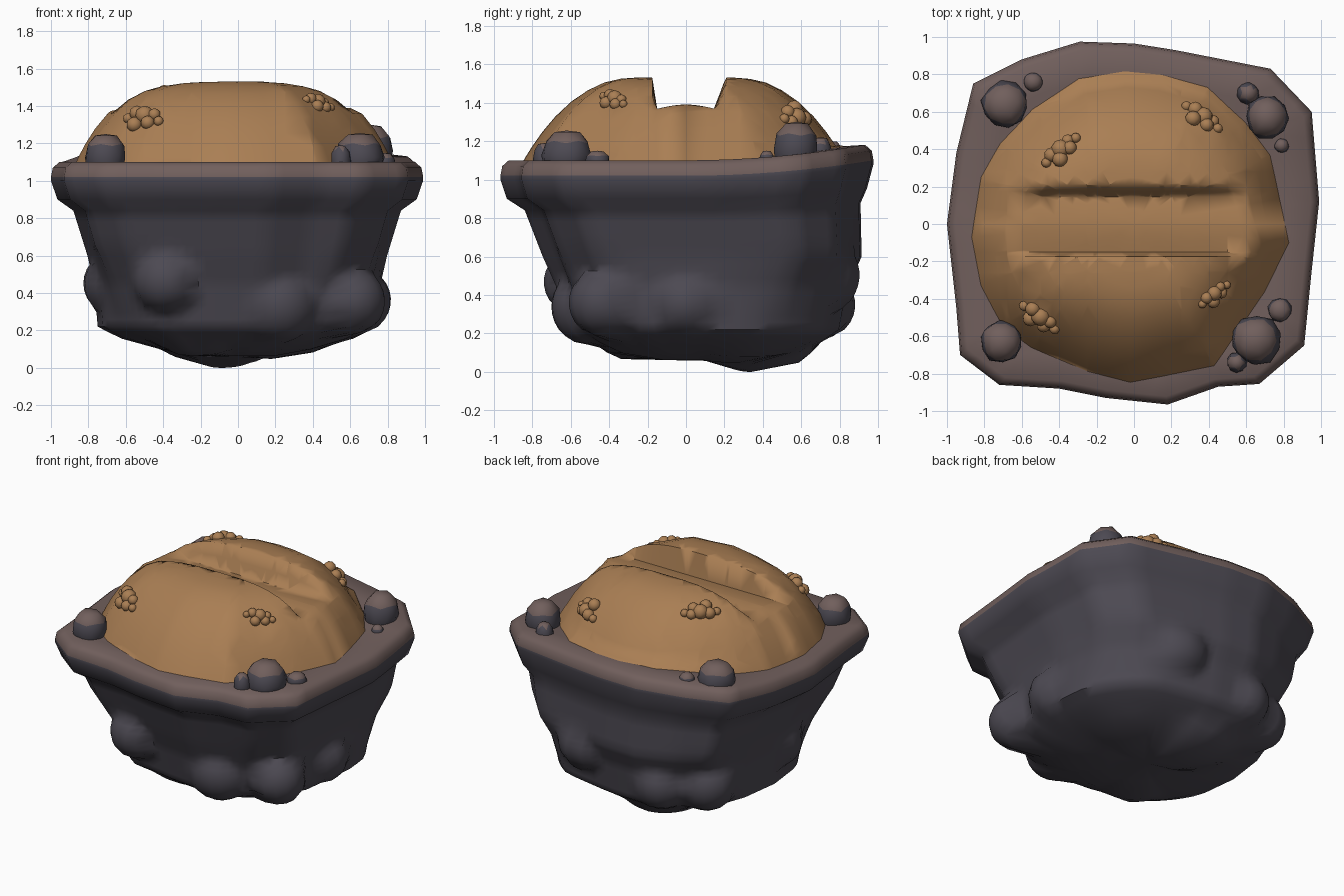
import bpy, bmesh, math, random
from mathutils import Vector

if "Cube" in bpy.data.objects:
    bpy.data.objects.remove(bpy.data.objects["Cube"])

random.seed(4)


def mat(name, rgb):
    m = bpy.data.materials.new(name)
    m.diffuse_color = (*rgb, 1)
    m.use_nodes = True
    m.node_tree.nodes["Principled BSDF"].inputs["Base Color"].default_value = m.diffuse_color
    return m


DARK = mat("dark stone", (0.073, 0.067, 0.085))
TOP = mat("dusty stone", (0.165, 0.115, 0.108))
SOIL = mat("brown soil", (0.40, 0.21, 0.088))

RIM = [(.99, .12), (.95, .6), (.73, .83), (.22, .93), (0, .965), (-.29, .975), (-.6, .88),
       (-.86, .75), (-.95, .38), (-1, 0), (-.95, -.45), (-.93, -.7), (-.72, -.86),
       (-.4, -.88), (-.15, -.93), (.18, -.965), (.45, -.87), (.67, -.855), (.91, -.65), (.95, -.25)]
MOUND = [(.83, -.1), (.73, .37), (.6, .55), (.4, .74), (.15, .81), (-.05, .83), (-.3, .79),
         (-.55, .62), (-.72, .43), (-.82, .25), (-.87, -.07), (-.82, -.33), (-.7, -.55),
         (-.55, -.66), (-.25, -.79), (-.02, -.85), (.43, -.76), (.55, -.58), (.7, -.36)]


def subdivide(pts, n):
    out = []
    for a, b in zip(pts, pts[1:] + pts[:1]):
        out += [tuple(p + (q - p) * k / n for p, q in zip(a, b)) for k in range(n)]
    return out


def clamp(t):
    return max(0, min(1, t))


def finish(bm, name, mats, angle=35):
    bmesh.ops.recalc_face_normals(bm, faces=bm.faces)
    me = bpy.data.meshes.new(name)
    bm.to_mesh(me)
    bm.free()
    for m in mats:
        me.materials.append(m)
    ob = bpy.data.objects.new(name, me)
    bpy.context.collection.objects.link(ob)
    bpy.ops.object.select_all(action='DESELECT')
    ob.select_set(True)
    bpy.context.view_layer.objects.active = ob
    bpy.ops.object.shade_smooth_by_angle(angle=math.radians(angle))
    return ob


def bridge(bm, a, b, mi=0):
    n = len(a)
    for i in range(n):
        f = bm.faces.new((a[i], a[(i + 1) % n], b[(i + 1) % n], b[i]))
        f.material_index = mi


def fan(bm, ring, co, mi=0):
    c = bm.verts.new(co)
    for i in range(len(ring)):
        bm.faces.new((ring[i], ring[(i + 1) % len(ring)], c)).material_index = mi


def rim_lift(y):
    return 0.085 * max(0, y) ** 2


# Stone block: stacked scaled outlines (z, x scale, y scale, y shift)
LEVELS = [(.045, .2, .25, .1), (.085, .41, .5, .1), (.15, .62, .63, .09), (.22, .75, .73, .09),
          (.45, .77, .785, .08), (.6, .805, .855, .08), (.84, .88, .90, .03), (.9, .965, .965, 0),
          (1.0, 1, 1, 0), (1.02, 1, 1, 0), (1.07, .99, .99, 0), (1.1, .955, .955, 0), (1.09, .8, .8, 0)]
# Boulders swelling out of the sides: centre, radius
LUMPS = [((-.38, -.56, .47), .18), ((.22, -.49, .34), .21), ((-.65, -.05, .45), .18),
         ((.64, 0, .36), .18), ((.61, -.43, .36), .18), ((.25, .71, .5), .2),
         ((-.3, .7, .35), .18), ((-.55, .55, .36), .19)]
# Bumps under the block: centre, radius, depth
BUMPS = [((-.13, .42), .22, .07), ((-.25, -.33), .16, .035), ((.3, .3), .18, .02)]
rows = []
for k, (a, b) in enumerate(zip(LEVELS, LEVELS[1:])):
    n = (1, 2, 2, 6, 4, 4)[k] if k < 6 else 1
    rows += [tuple(p + (q - p) * s / n for p, q in zip(a, b)) for s in range(n)]
rows.append(LEVELS[-1])
outline = subdivide(RIM, 4)
axis = Vector((0, .08, 0))
bm = bmesh.new()
rings = []
for z, sx, sy, cy in rows:
    ring = []
    for x, y in outline:
        # corners grow rounder towards the bottom
        r = math.hypot(x, y)
        f = 1 + (min(r, 1.03) / r - 1) * clamp((.65 - z) / .4)
        p = Vector((x * sx * f, y * sy * f + cy, z))
        p.z += rim_lift(y) * clamp((z - .7) / .3)
        if .14 < z < .83:
            # push the wall out to the boulder surface
            o = axis + Vector((0, 0, p.z))
            reach = (p - o).length
            d = (p - o).normalized()
            for c, rad in LUMPS:
                oc = Vector(c) - o
                t = oc.dot(d)
                gap = rad * rad - (oc.length_squared - t * t)
                if gap > 0 and t > 0:
                    reach = max(reach, t + math.sqrt(gap))
            p = o + d * reach
        elif z <= .14:
            for c, rad, depth in BUMPS:
                p.z -= depth * (1 - clamp((p.xy - Vector(c)).length / rad / 1.3) ** 3)
        ring.append(bm.verts.new(p))
    rings.append(ring)
for k in range(len(rings) - 1):
    bridge(bm, rings[k], rings[k + 1], 1 if rows[k][0] > 1.01 else 0)
fan(bm, rings[0], (0, .1, .04))
fan(bm, rings[-1], (0, 0, 1.085), 1)
low = min(v.co.z for v in bm.verts)
for v in bm.verts:
    if v.co.z < .2:
        v.co.z -= low * (1 - max(0, v.co.z) / .2)
finish(bm, "stone_block", [DARK, TOP], 55)


# Soil mound: domed rings with a furrow cut across the middle
def dome(r, x, y):
    power = 3.2 + 1.0 * x * x / (x * x + y * y + 1e-9)
    return 1.09 + .465 * (1 - r ** power)


bm = bmesh.new()
outline = subdivide(MOUND, 2)
rings = []
for r in (1, .98, .94, .88, .8, .7, .6, .5, .4, .3, .2, .1):
    rings.append([bm.verts.new((x * r, y * r, dome(r, x, y) + (rim_lift(y) if r > .97 else 0)))
                  for x, y in outline])
for a, b in zip(rings, rings[1:]):
    bridge(bm, a, b)
fan(bm, rings[-1], (0, 0, dome(0, 1, 1)))
cuts = [(0, y, 0) for y in (-.26, -.175, -.15, 0, .145, .175, .21, .28)]
cuts += [(x, 0, 0) for x in (-.68, -.6, -.5, -.4, -.25, 0, .25, .4, .5, .6, .68)]
for co in cuts:
    bmesh.ops.bisect_plane(bm, geom=bm.verts[:] + bm.edges[:] + bm.faces[:], plane_co=co,
                           plane_no=(0, 1, 0) if co[1] or co[0] == 0 and co == (0, 0, 0) else (1, 0, 0))
for v in bm.verts:
    x, y, z = v.co
    r = math.hypot(x / .85, y / .84)
    z -= .04 * clamp(1 - abs(y) / .4) * clamp(2 - 2 * r)
    floor = 1.37 + .02 * math.cos(y * 11)
    # wall weight: steep in front, slightly softer behind
    w = clamp((y + .175) / .025) if y < 0 else clamp((.205 - y) / .06)
    v.co.z = z + (min(z, floor) - z) * w
mound = finish(bm, "soil_mound", [SOIL], 80)
bpy.context.view_layer.update()


# Rocks on the rim: jittered balls, dusty on upward faces
def rock(name, x, y, r, top):
    bm = bmesh.new()
    bmesh.ops.create_icosphere(bm, subdivisions=2, radius=1)
    base = 1.07 + rim_lift(y)
    spin = random.uniform(0, 6)
    c, s = math.cos(spin), math.sin(spin)
    for v in bm.verts:
        k = random.uniform(.93, 1.06) * r
        px, py, pz = v.co
        z = base + (top - base) * (.3 + .7 * min(1, pz * 1.1))
        v.co = (x + k * (px * c - py * s), y + k * (px * s + py * c), z)
    bm.normal_update()
    for f in bm.faces:
        f.material_index = 1 if f.normal.z > .5 else 0
    finish(bm, name, [DARK, TOP], 40)


ROCKS = [(-.69, .64, .125, 1.27), (-.71, -.63, .115, 1.25), (.65, -.62, .135, 1.255),
         (.71, .57, .115, 1.30), (.78, -.46, .065, 1.15), (.55, -.74, .055, 1.19),
         (.61, .70, .06, 1.22), (.79, .42, .04, 1.15), (-.54, .76, .055, 1.2)]
for i, (x, y, r, t) in enumerate(ROCKS):
    rock(f"rim_rock_{i + 1}", x, y, r, t)


# Soil crumbs: little rows of balls resting on the mound
def crumbs(name, x, y, dx, dy, size):
    bm = bmesh.new()
    L = math.hypot(dx, dy)
    for t, side, r in ((-.095, 0, .026), (-.05, .015, .038), (-.03, -.03, .04), (.005, .01, .048),
                       (.045, -.015, .036), (.06, .02, .032), (.1, .005, .026)):
        t, side, r = t * size, side * size, r * size
        px = x + (dx * t - dy * side) / L
        py = y + (dy * t + dx * side) / L
        z = mound.ray_cast((px, py, 3), (0, 0, -1))[1].z + r * .2
        ball = bmesh.ops.create_icosphere(bm, subdivisions=2, radius=r)["verts"]
        for v in ball:
            v.co += Vector((px, py, z))
    finish(bm, name, [SOIL], 40)


for i, c in enumerate([(-.39, .39, 1, .8, 1.05), (.36, .57, 1, -.75, 1.05),
                       (-.51, -.5, 1, -.8, 1.05), (.43, -.38, 1, .75, .85)]):
    crumbs(f"soil_crumbs_{i + 1}", *c)
